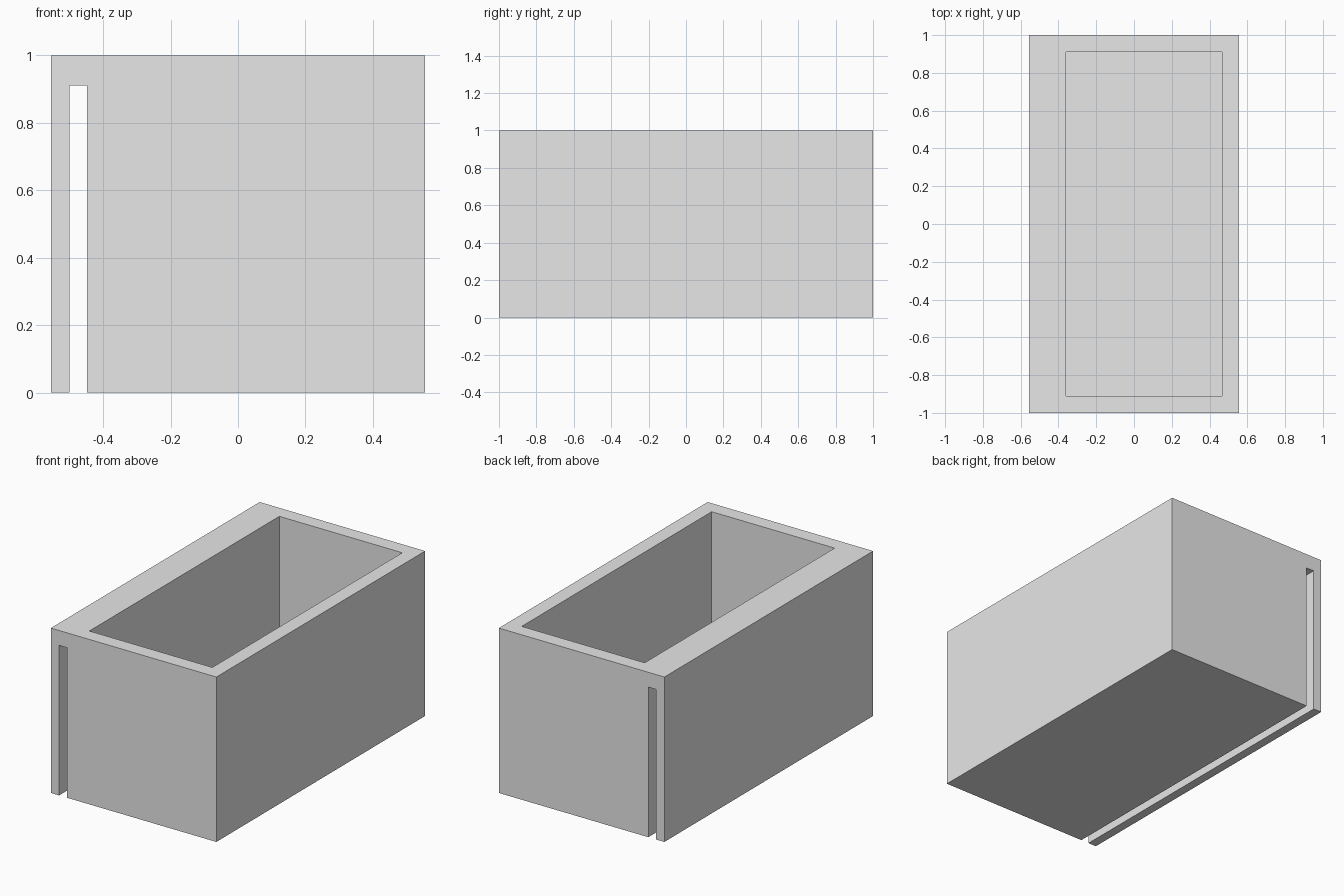
import bpy
import bmesh

# Remove the default cube
cube = bpy.data.objects.get("Cube")
if cube:
    bpy.data.objects.remove(cube, do_unlink=True)

# Single grey material
grey = bpy.data.materials.new("plain_grey")
grey.use_nodes = True
colour = (0.8, 0.8, 0.8, 1)
grey.diffuse_color = colour
grey.node_tree.nodes["Principled BSDF"].inputs["Base Color"].default_value = colour

HALF_X, HALF_Y, HEIGHT = 0.555, 1.0, 1.0
WALL = 0.09


def add_object(name, bm):
    bmesh.ops.recalc_face_normals(bm, faces=bm.faces)
    mesh = bpy.data.meshes.new(name)
    bm.to_mesh(mesh)
    bm.free()
    mesh.materials.append(grey)
    obj = bpy.data.objects.new(name, mesh)
    bpy.context.collection.objects.link(obj)
    return obj


def prism(name, profile):
    """Extrude an x-z profile along the full length."""
    bm = bmesh.new()
    face = bm.faces.new([bm.verts.new((x, -HALF_Y, z)) for x, z in profile])
    ext = bmesh.ops.extrude_face_region(bm, geom=[face])["geom"]
    moved = [v for v in ext if isinstance(v, bmesh.types.BMVert)]
    bmesh.ops.translate(bm, verts=moved, vec=(0, 2 * HALF_Y, 0))
    return add_object(name, bm)


def box(name, low, high):
    bm = bmesh.new()
    bmesh.ops.create_cube(bm, size=1)
    for v in bm.verts:
        v.co = [high[i] if v.co[i] > 0 else low[i] for i in range(3)]
    return add_object(name, bm)


# Planter body with a thin hanging lip separated by an open slot
slot_top = HEIGHT - WALL
body = prism("box_with_hanging_lip", [
    (-HALF_X, 0), (-0.5, 0), (-0.5, slot_top), (-0.447, slot_top),
    (-0.447, 0), (HALF_X, 0), (HALF_X, HEIGHT), (-HALF_X, HEIGHT)])

# Open-topped cavity
cavity = box("cavity_cutter",
             (-0.36, -HALF_Y + WALL, WALL),
             (HALF_X - WALL, HALF_Y - WALL, HEIGHT + 0.1))
cavity.hide_render = True
cavity.hide_viewport = True
cut = body.modifiers.new("cavity", 'BOOLEAN')
cut.operation = 'DIFFERENCE'
cut.solver = 'EXACT'
cut.object = cavity
